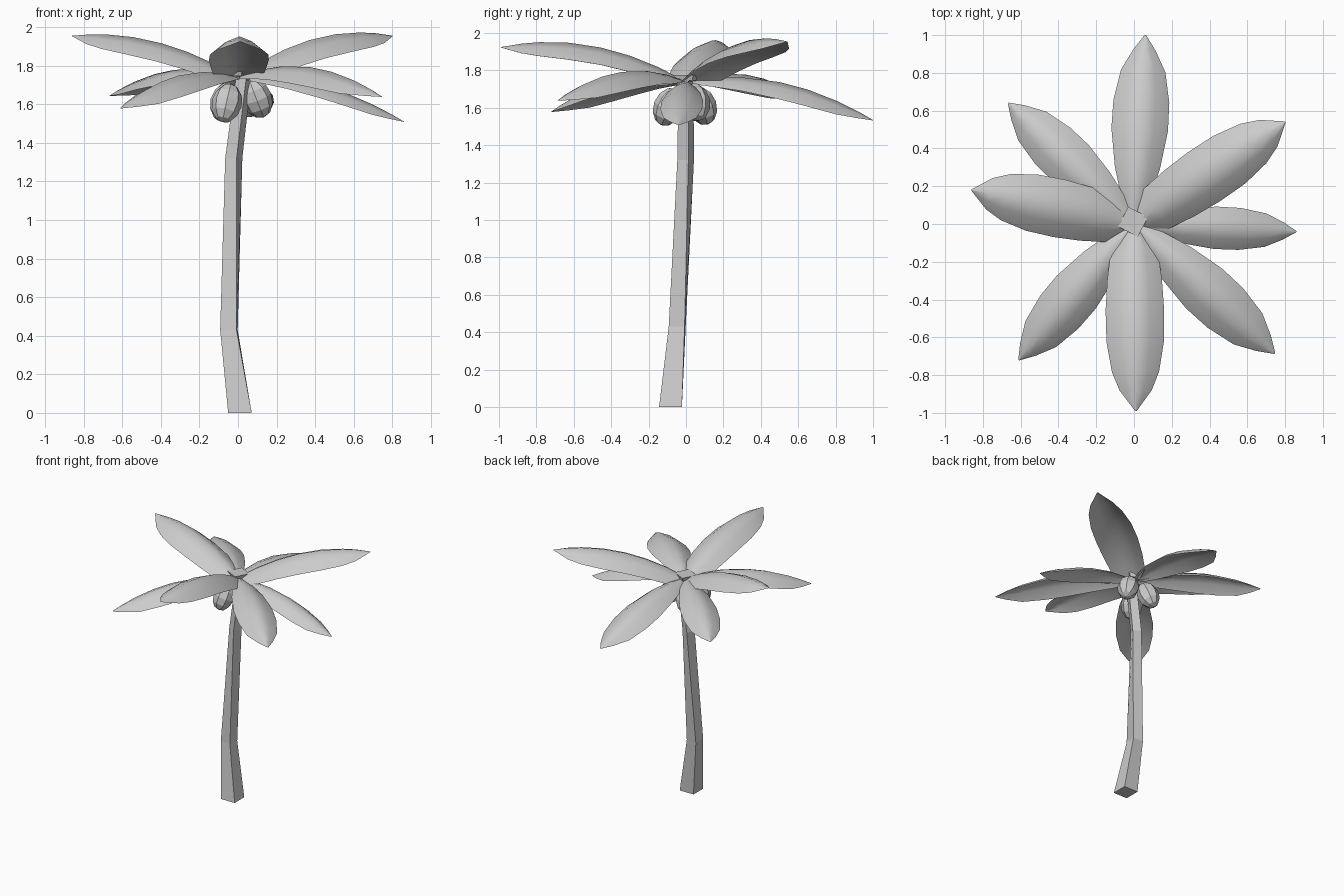
import bpy, bmesh, math
from mathutils import Matrix, Vector

cube = bpy.data.objects.get("Cube")
if cube:
    bpy.data.objects.remove(cube, do_unlink=True)

GREY = (0.6, 0.6, 0.6, 1)
mat = bpy.data.materials.new("plain grey")
mat.use_nodes = True
mat.diffuse_color = GREY
mat.node_tree.nodes["Principled BSDF"].inputs["Base Color"].default_value = GREY


def make(name, bm, smooth=False):
    mesh = bpy.data.meshes.new(name)
    bm.to_mesh(mesh)
    bm.free()
    mesh.materials.append(mat)
    for p in mesh.polygons:
        p.use_smooth = smooth
    ob = bpy.data.objects.new(name, mesh)
    bpy.context.collection.objects.link(ob)
    return ob


def square_loft(name, rings):
    """Loft square rings given as (x, y, z, side, turn in degrees)."""
    bm = bmesh.new()
    loops = []
    for x, y, z, side, turn in rings:
        r = side / math.sqrt(2)
        loops.append([bm.verts.new((x + r * math.cos(a), y + r * math.sin(a), z))
                      for a in (math.radians(45 + 90 * k + turn) for k in range(4))])
    for lo, hi in zip(loops, loops[1:]):
        for k in range(4):
            n = (k + 1) % 4
            bm.faces.new((lo[k], lo[n], hi[n], hi[k]))
    bm.faces.new(loops[0][::-1])
    bm.faces.new(loops[-1])
    return make(name, bm)


# Half widths along a leaf: (fraction of length, half width)
UPPER = [(.03, .05), (.15, .125), (.3, .145), (.46, .155), (.63, .152),
         (.79, .125), (.89, .085), (1, .004)]
LOWER = [(.03, .03), (.15, .08), (.3, .12), (.5, .15), (.65, .148),
         (.81, .118), (.92, .06), (1, .004)]
BASE_Z = 1.74


def leaf(name, tip, outline, width=1.0):
    """Arched sheet running from the crown to the tip point."""
    length = math.hypot(tip[0], tip[1])
    along = Vector((tip[0], tip[1], 0)) / length
    across = Vector((-along.y, along.x, 0))
    slope = (tip[2] - BASE_Z) / length + 0.4 * length
    bm = bmesh.new()
    rows = []
    for t, half in outline:
        r, half = t * length, half * width
        z = BASE_Z + slope * r - 0.4 * r * r
        row = []
        for s in (-1, -.5, 0, .5, 1):
            p = along * r + across * (s * half)
            p.z = z - 0.6 * half * abs(s) ** 1.6
            row.append(bm.verts.new(p))
        rows.append(row)
    for a, b in zip(rows, rows[1:]):
        for k in range(4):
            bm.faces.new((a[k], b[k], b[k + 1], a[k + 1]))
    return make(name, bm, True)


# Trunk, twisting as it rises
square_loft("trunk", [(.01, -.083, 0, .122, 0), (-.047, -.047, .43, .085, -4),
                      (-.022, -.002, 1.32, .066, -27), (.03, .0, 1.74, .06, -27)])
# Flat cap over the crown
square_loft("crown_cap", [(-.005, .012, 1.745, .1, -27), (-.005, .012, 1.775, .118, -27)])

# Three raised leaves and five drooping ones
for i, tip in enumerate([(.80, .54, 1.955), (.01, -.99, 1.925), (-.86, .18, 1.955)]):
    leaf(f"upper_leaf_{i + 1}", tip, UPPER)
for i, (tip, width) in enumerate([((.06, 1, 1.535), 1), ((.86, -.04, 1.51), .75),
                                  ((.745, -.685, 1.64), .95), ((-.61, -.72, 1.58), .9),
                                  ((-.665, .64, 1.645), .9)]):
    leaf(f"lower_leaf_{i + 1}", tip, LOWER, width)

# Faceted nuts hanging under the crown, leaning outward
for i, (x, y, z) in enumerate([(-.058, -.095, 1.605), (.097, .05, 1.63), (-.065, .085, 1.61)]):
    bm = bmesh.new()
    bmesh.ops.create_uvsphere(bm, u_segments=8, v_segments=6, radius=1)
    lean = Vector((0, 0, 1)).rotation_difference(Vector((-x * 4, -y * 4, 1))).to_matrix().to_4x4()
    bm.transform(Matrix.Translation((x, y, z)) @ lean @ Matrix.Diagonal((.079, .079, .107, 1)))
    make(f"nut_{i + 1}", bm)
